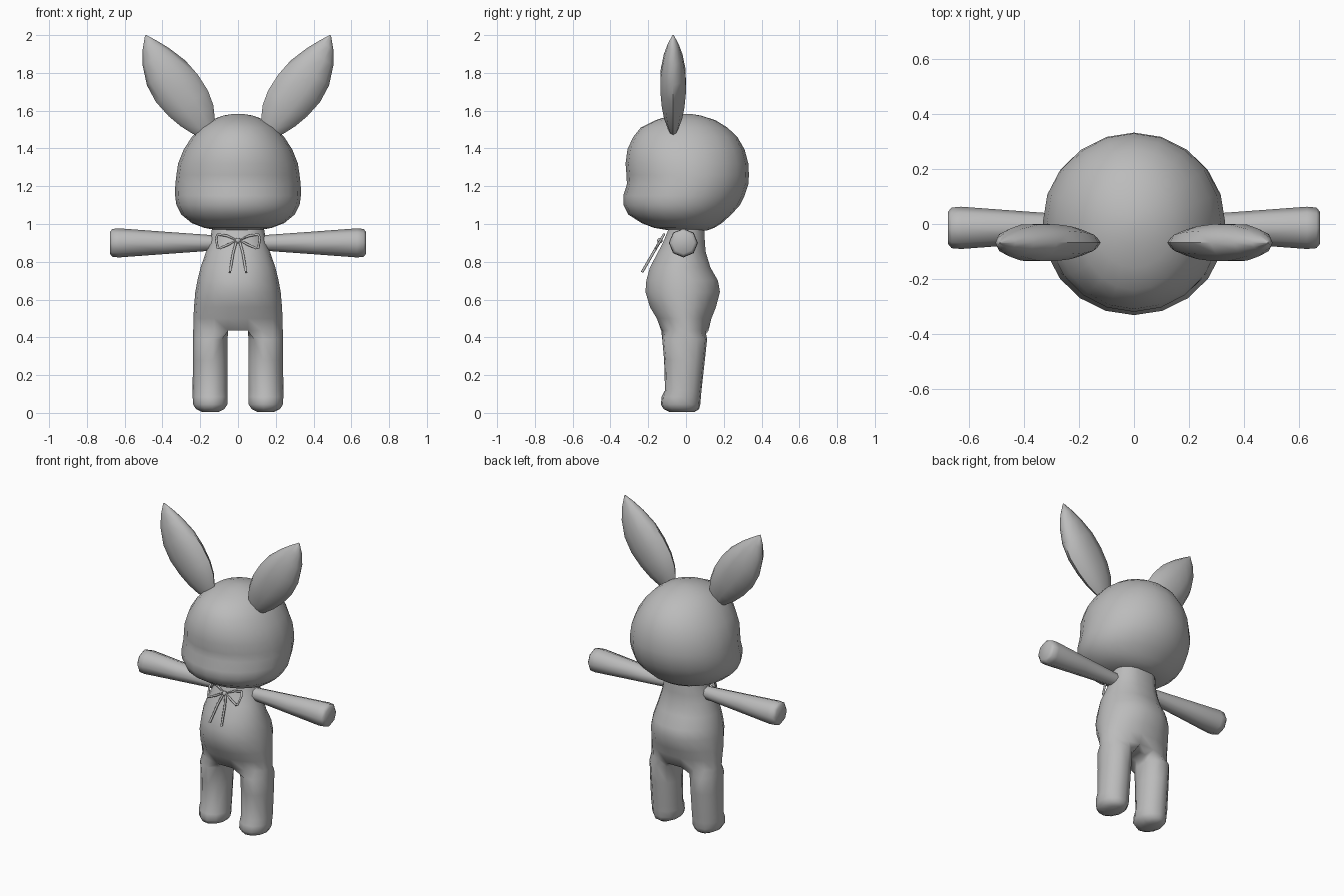
import bpy, bmesh, math
from mathutils import Vector

if "Cube" in bpy.data.objects:
    bpy.data.objects.remove(bpy.data.objects["Cube"])

grey = bpy.data.materials.new("plain_grey")
grey.diffuse_color = (0.5, 0.5, 0.5, 1)
grey.use_nodes = True
grey.node_tree.nodes["Principled BSDF"].inputs["Base Color"].default_value = grey.diffuse_color


def finish(name, bm, angle=60):
    bmesh.ops.recalc_face_normals(bm, faces=bm.faces)
    me = bpy.data.meshes.new(name)
    bm.to_mesh(me)
    bm.free()
    ob = bpy.data.objects.new(name, me)
    bpy.context.collection.objects.link(ob)
    me.materials.append(grey)
    bpy.ops.object.select_all(action='DESELECT')
    ob.select_set(True)
    bpy.context.view_layer.objects.active = ob
    bpy.ops.object.shade_smooth_by_angle(angle=math.radians(angle))
    return ob


def add_ring(bm, pts):
    return [bm.verts.new(p) for p in pts]


def bridge(bm, a, b):
    n = len(a)
    for i in range(n):
        j = (i + 1) % n
        bm.faces.new((a[i], a[j], b[j], b[i]))


def loft(bm, rings):
    """Skin a list of point rings and cap both ends."""
    vs = [add_ring(bm, r) for r in rings]
    for a, b in zip(vs, vs[1:]):
        bridge(bm, a, b)
    bm.faces.new(vs[0])
    bm.faces.new(vs[-1])


def angles(n):
    return [2 * math.pi * i / n for i in range(n)]


# Head: z, half width, front y, back y
HEAD = [(0.965, 0.10, -0.08, 0.11), (0.98, 0.18, -0.17, 0.15), (1.005, 0.245, -0.235, 0.19),
        (1.05, 0.30, -0.305, 0.24), (1.10, 0.326, -0.33, 0.285), (1.15, 0.333, -0.332, 0.31),
        (1.21, 0.332, -0.313, 0.33), (1.26, 0.326, -0.315, 0.333), (1.32, 0.317, -0.32, 0.33),
        (1.395, 0.287, -0.31, 0.31), (1.46, 0.245, -0.28, 0.272), (1.51, 0.20, -0.24, 0.22),
        (1.55, 0.145, -0.16, 0.155), (1.575, 0.075, -0.08, 0.075), (1.583, 0.02, -0.02, 0.02)]
bm = bmesh.new()
loft(bm, [[(w * math.sin(a), (f + b) / 2 + (b - f) / 2 * math.cos(a), z) for a in angles(20)]
          for z, w, f, b in HEAD])
finish("head", bm)

# Ears: distance along ear, inner edge, outer edge, half thickness
EAR = [(0.0, -0.045, 0.05, 0.018), (0.035, -0.067, 0.075, 0.03), (0.10, -0.10, 0.105, 0.05),
       (0.18, -0.118, 0.13, 0.063), (0.28, -0.119, 0.146, 0.071), (0.38, -0.104, 0.138, 0.069),
       (0.48, -0.068, 0.10, 0.052), (0.55, -0.034, 0.055, 0.03), (0.607, -0.003, 0.003, 0.003)]
for side, label in ((1, "right"), (-1, "left")):
    bm = bmesh.new()
    rings = []
    for t, lo, hi, h in EAR:
        ring = []
        for a in angles(10):
            s = (lo + hi) / 2 + (hi - lo) / 2 * math.cos(a)
            ring.append((side * (0.16 + 0.543 * t + 0.84 * s), -0.068 + h * math.sin(a),
                         1.49 + 0.84 * t - 0.543 * s))
        rings.append(ring)
    loft(bm, rings)
    finish(label + "_ear", bm)

# Arms: eight-sided tapered tubes with a rounded end
ARM = [(0.08, 0.037), (0.15, 0.042), (0.40, 0.06), (0.63, 0.077), (0.665, 0.074), (0.678, 0.058)]
for side, label in ((1, "right"), (-1, "left")):
    bm = bmesh.new()
    loft(bm, [[(side * x, -0.014 + r * math.sin(a), 0.90 + r * math.cos(a)) for a in angles(8)]
              for x, r in ARM])
    finish(label + "_arm", bm)

# Body: torso rings split at the crotch into two legs
GAP = 0.052
TORSO = [(1.0, 0.135, -0.095, 0.10), (0.96, 0.14, -0.105, 0.105), (0.90, 0.152, -0.13, 0.107),
         (0.85, 0.17, -0.155, 0.111), (0.77, 0.198, -0.197, 0.135), (0.70, 0.215, -0.216, 0.175),
         (0.64, 0.226, -0.22, 0.185), (0.56, 0.233, -0.195, 0.163), (0.50, 0.236, -0.158, 0.138),
         (0.435, 0.237, -0.134, 0.122)]
LEG = [(0.39, 0.238, -0.127, 0.113), (0.28, 0.239, -0.117, 0.101), (0.12, 0.24, -0.112, 0.083),
       (0.085, 0.24, -0.13, 0.08), (0.045, 0.238, -0.134, 0.077), (0.02, 0.222, -0.12, 0.07),
       (0.004, 0.19, -0.085, 0.045)]
M = 9


def half_ring(z, w, f, b):
    a0 = math.asin(GAP / w)
    out = []
    for i in range(M):
        a = a0 + (math.pi - 2 * a0) * i / (M - 1)
        out.append(Vector((w * math.sin(a), (f + b) / 2 - (b - f) / 2 * math.cos(a), z)))
    return out


def leg_ring(z, w, f, b):
    n = M + 2
    inner = GAP if z > 0.03 else GAP + 0.24 - w
    out = []
    for i in range(n):
        a = (i - (M - 1) / 2) * 2 * math.pi / n
        out.append(Vector(((w + inner) / 2 + (w - inner) / 2 * math.cos(a),
                           (f + b) / 2 + (b - f) / 2 * math.sin(a), z)))
    return out


def mirror(pts):
    return [Vector((-p.x, p.y, p.z)) for p in pts]


bm = bmesh.new()
previous = None
for row in TORSO:
    right = half_ring(*row)
    r, l = add_ring(bm, right), add_ring(bm, mirror(right))
    ring = r + l[::-1]
    if previous:
        bridge(bm, previous, ring)
    else:
        bm.faces.new(ring)
    previous = ring
z, w, f, b = TORSO[-1]
inside = [Vector((GAP, b * 0.35, z)), Vector((GAP, f * 0.35, z))]
ri, li = add_ring(bm, inside), add_ring(bm, mirror(inside))
strip_r, strip_l = [r[-1]] + ri + [r[0]], [l[-1]] + li + [l[0]]
for i in range(3):
    bm.faces.new((strip_r[i], strip_r[i + 1], strip_l[i + 1], strip_l[i]))
for top, flip in ((r + ri, False), (l + li, True)):
    for row in LEG:
        pts = leg_ring(*row)
        ring = add_ring(bm, mirror(pts) if flip else pts)
        bridge(bm, top, ring)
        top = ring
    bm.faces.new(top)
finish("body", bm, 75)


# Bow: thin cords on a plane sloping down the chest
def cord(name, pts, closed):
    cu = bpy.data.curves.new(name, 'CURVE')
    cu.dimensions = '3D'
    cu.bevel_depth = 0.007
    cu.bevel_resolution = 1
    cu.use_fill_caps = True
    sp = cu.splines.new('POLY')
    sp.points.add(len(pts) - 1)
    for p, (x, z) in zip(sp.points, pts):
        p.co = (x, -0.108 - (0.96 - z) * 0.58, z, 1)
    sp.use_cyclic_u = closed
    cu.materials.append(grey)
    ob = bpy.data.objects.new(name, cu)
    bpy.context.collection.objects.link(ob)


LOOP = [(0.008, 0.915), (0.06, 0.938), (0.107, 0.945), (0.116, 0.925), (0.108, 0.875),
        (0.095, 0.872), (0.05, 0.892)]
TAIL = [(0.008, 0.91), (0.025, 0.85), (0.043, 0.745)]
for side, label in ((1, "right"), (-1, "left")):
    cord(label + "_bow_loop", [(side * x, z) for x, z in LOOP], True)
    cord(label + "_bow_tail", [(side * x, z) for x, z in TAIL], False)

bm = bmesh.new()
bmesh.ops.create_uvsphere(bm, u_segments=10, v_segments=6, radius=0.015)
bmesh.ops.translate(bm, verts=bm.verts, vec=(0, -0.138, 0.912))
finish("bow_knot", bm)
